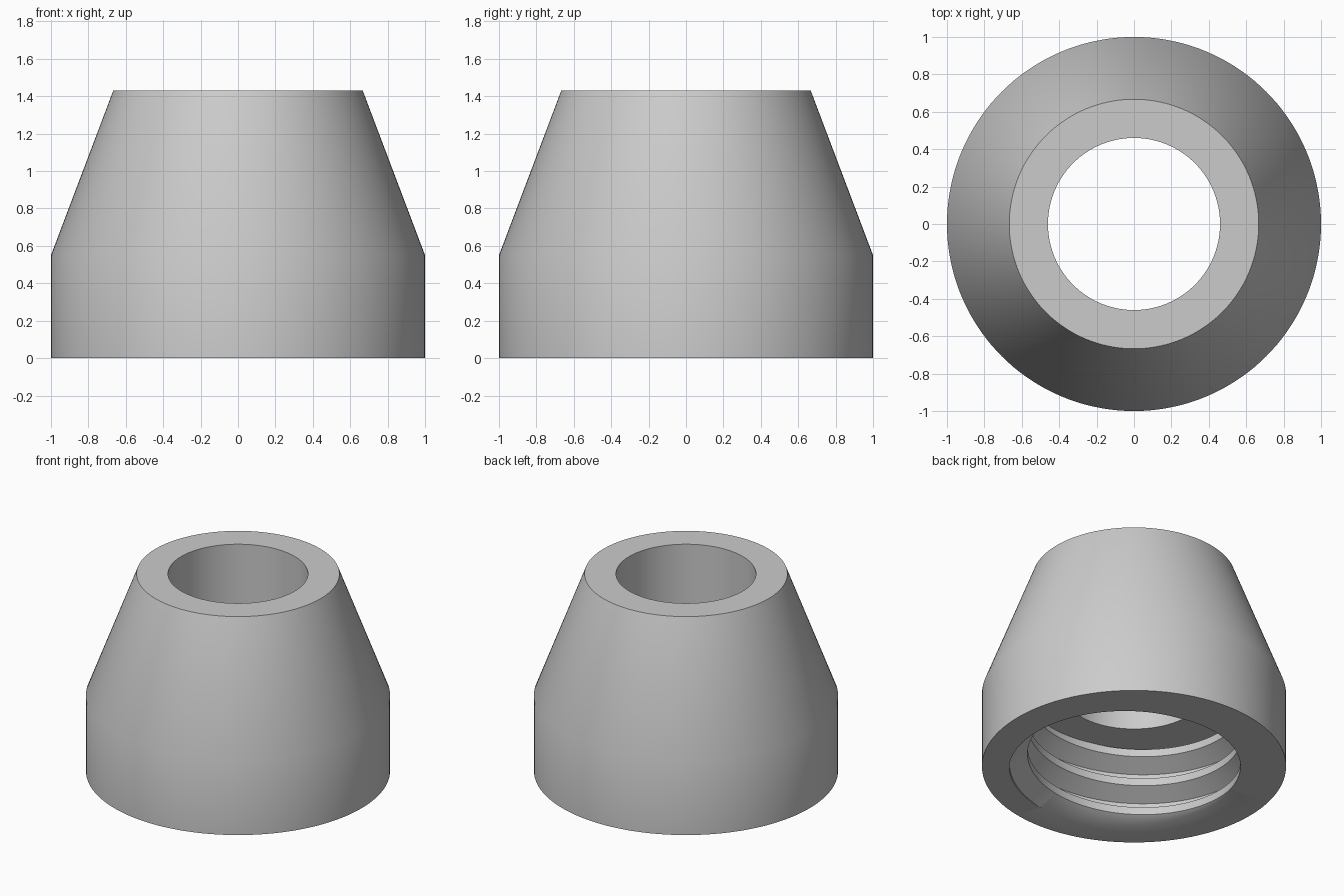
import bpy, bmesh, math

old = bpy.data.objects.get("Cube")
if old:
    bpy.data.objects.remove(old, do_unlink=True)

# Main dimensions
SEGMENTS = 144
LEDGE, TOP = 0.55, 1.43
PITCH = 0.22
MINOR, MAJOR = 0.70, 0.82
PHASE = math.radians(120)      # angle of the crest centre at the base
CREST, ROOT = 1 / 8, 7 / 16    # half crest and start of root, in turns


def thread_radius(turns):
    """Radius of the internal thread at a distance in turns from a crest."""
    d = abs((turns + 0.5) % 1 - 0.5)
    t = min(max((d - CREST) / (ROOT - CREST), 0), 1)
    return MINOR + (MAJOR - MINOR) * t


def section(angle):
    """Closed radius/height outline of the collar at one angle."""
    points = [(1, 0), (1, LEDGE), (0.667, TOP), (0.46, TOP), (0.46, LEDGE)]
    lead = (angle - PHASE) / math.tau
    for k in range(4, -3, -1):
        for edge in (ROOT, CREST, -CREST, -ROOT):
            z = min(max(PITCH * (k + lead + edge), 0), LEDGE)
            points.append((thread_radius(z / PITCH - lead), z))
    return points


# Sweep the outline round the axis, with the thread climbing as it turns
bm = bmesh.new()
columns = []
for i in range(SEGMENTS + 1):
    a = math.tau * i / SEGMENTS
    columns.append([bm.verts.new((r * math.cos(a), r * math.sin(a), z))
                    for r, z in section(a)])
for left, right in zip(columns, columns[1:]):
    for j in range(len(left)):
        n = (j + 1) % len(left)
        bm.faces.new((left[j], right[j], right[n], left[n]))
bmesh.ops.remove_doubles(bm, verts=bm.verts, dist=0.0001)
bmesh.ops.recalc_face_normals(bm, faces=bm.faces)

mesh = bpy.data.meshes.new("threaded_collar")
bm.to_mesh(mesh)
bm.free()
collar = bpy.data.objects.new("threaded_collar", mesh)
bpy.context.collection.objects.link(collar)

# Plain grey material
colour = (0.6, 0.6, 0.6, 1)
grey = bpy.data.materials.new("light_grey")
grey.use_nodes = True
grey.diffuse_color = colour
grey.node_tree.nodes["Principled BSDF"].inputs["Base Color"].default_value = colour
mesh.materials.append(grey)

# Smooth curved walls, sharp rims and thread edges
bpy.ops.object.select_all(action="DESELECT")
collar.select_set(True)
bpy.context.view_layer.objects.active = collar
bpy.ops.object.shade_smooth_by_angle(angle=math.radians(30))
